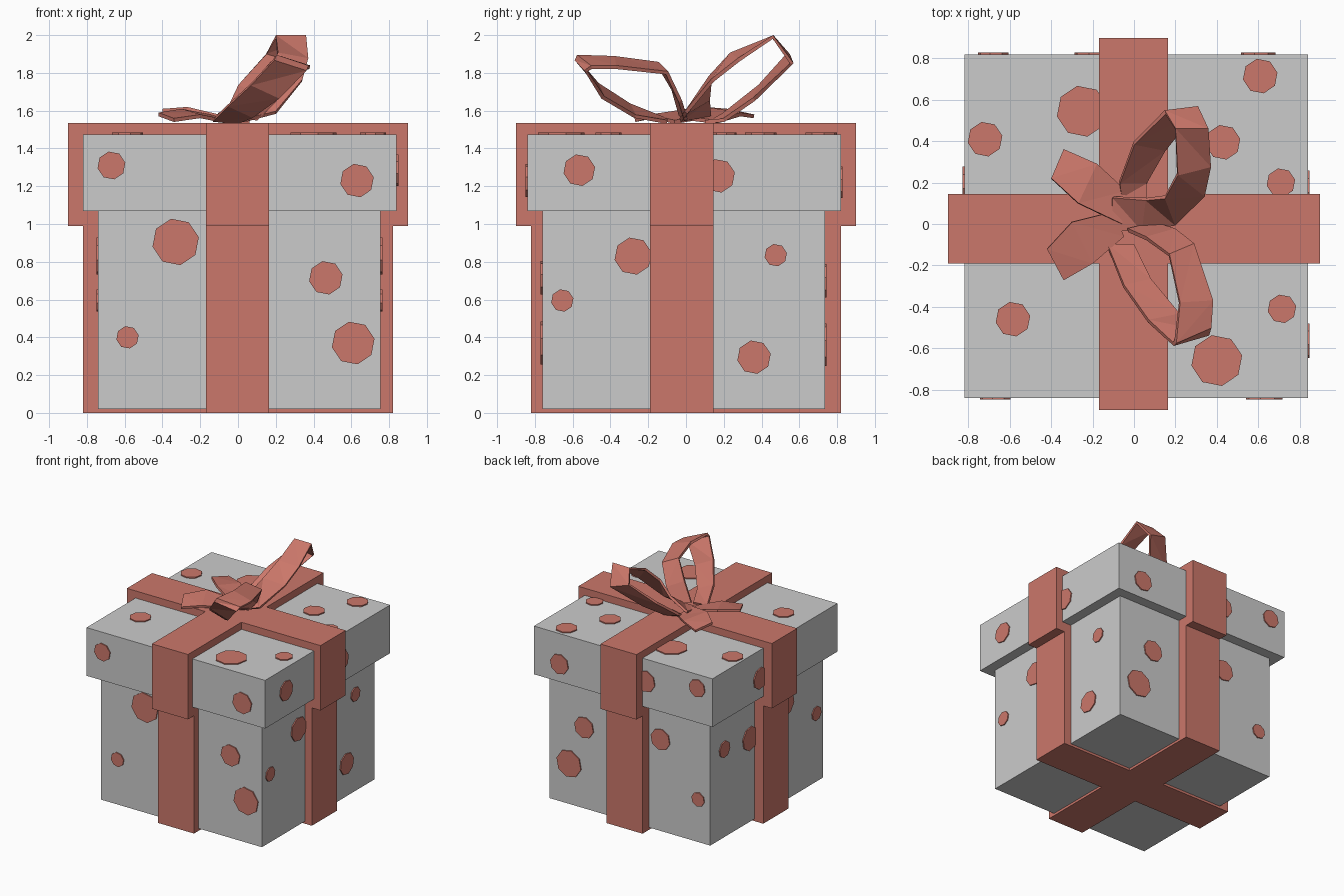
import bpy
import bmesh
from math import pi
from mathutils import Matrix, Vector

cube = bpy.data.objects.get("Cube")
if cube:
    bpy.data.objects.remove(cube, do_unlink=True)


def material(name, colour):
    mat = bpy.data.materials.new(name)
    mat.use_nodes = True
    mat.diffuse_color = (*colour, 1)
    mat.node_tree.nodes["Principled BSDF"].inputs["Base Color"].default_value = (*colour, 1)
    return mat


PAPER = material("pale grey paper", (.6, .6, .6))
RIBBON = material("coral red ribbon", (.6, .185, .145))


def finish(name, bm, mat):
    mesh = bpy.data.meshes.new(name)
    bm.to_mesh(mesh)
    bm.free()
    mesh.materials.append(mat)
    obj = bpy.data.objects.new(name, mesh)
    bpy.context.collection.objects.link(obj)
    return obj


def box(name, low, high, mat):
    low, high = Vector(low), Vector(high)
    bm = bmesh.new()
    bmesh.ops.create_cube(bm, size=1)
    bmesh.ops.scale(bm, vec=high - low, verts=bm.verts)
    bmesh.ops.translate(bm, vec=(low + high) / 2, verts=bm.verts)
    return finish(name, bm, mat)


def dots(name, place, turn, spots):
    """Thin octagons; place maps (a, b) to a point, turn aims them outward."""
    bm = bmesh.new()
    for a, b, radius in spots:
        matrix = Matrix.Translation(place(a, b)) @ turn @ Matrix.Rotation(.2, 4, "Z")
        bmesh.ops.create_cone(bm, cap_ends=True, segments=8, radius1=radius,
                              radius2=radius, depth=.018, matrix=matrix)
    return finish(name, bm, RIBBON)


def band(name, stations):
    """Faceted ribbon strip through pairs of left and right edge points."""
    bm = bmesh.new()
    rows = [[bm.verts.new(p) for p in pair] for pair in stations]
    for (a, b), (c, d) in zip(rows, rows[1:]):
        bm.faces.new((a, b, d))
        bm.faces.new((a, d, c))
    obj = finish(name, bm, RIBBON)
    solid = obj.modifiers.new("thickness", "SOLIDIFY")
    solid.thickness = .02
    solid.offset = 0
    return obj


# Box and lid
BOX_LOW, BOX_HIGH = (-.74, -.76, .02), (.755, .735, 1.09)
LID_LOW, LID_HIGH = (-.82, -.84, 1.07), (.84, .82, 1.475)
box("box", BOX_LOW, BOX_HIGH, PAPER)
box("lid", LID_LOW, LID_HIGH, PAPER)

# Crossed straps around the box and the lid
for part, reach, low, high in (("box", .82, 0, .99), ("lid", .9, .99, 1.535)):
    box(part + "_strap_front_to_back", (-.17, -reach, low), (.165, reach, high), RIBBON)
    box(part + "_strap_side_to_side", (-reach, -.19, low), (reach, .145, high), RIBBON)

# Dots on the top and on the sides of box and lid
ALONG_X = Matrix.Rotation(pi / 2, 4, "Y")
ALONG_Y = Matrix.Rotation(pi / 2, 4, "X")
dots("top_dots", lambda a, b: (a, b, LID_HIGH[2]), Matrix(), [
    (-.72, .41, .085), (-.25, .545, .125), (.61, .715, .085), (.43, .395, .085),
    (.71, .2, .07), (-.585, -.46, .085), (.715, -.41, .07), (.4, -.66, .125)])

SIDE_DOTS = {
    "lid": (LID_LOW, LID_HIGH, {
        "front": [(-.67, 1.31, .075), (.63, 1.23, .09)],
        "back": [(.6, 1.22, .085), (-.2, 1.29, .09), (-.68, 1.36, .075)],
        "right": [(-.565, 1.285, .085), (.17, 1.255, .09)],
        "left": [(.19, 1.24, .09)]}),
    "box": (BOX_LOW, BOX_HIGH, {
        "front": [(-.33, .905, .125), (.465, .715, .09), (-.585, .4, .06), (.61, .37, .115)],
        "back": [(.43, .7, .09), (.57, .36, .115), (-.28, .79, .09), (-.63, .38, .06)],
        "right": [(-.28, .83, .1), (-.655, .595, .06), (.475, .835, .06), (.36, .295, .09)],
        "left": [(-.27, .83, .1), (-.67, .595, .06), (.55, .76, .07), (.21, .72, .1)]}),
}
for part, (low, high, faces) in SIDE_DOTS.items():
    for side, spots in faces.items():
        corner = low if side in ("front", "left") else high
        if side in ("front", "back"):
            dots(f"{part}_{side}_dots", lambda a, b: (a, corner[1], b), ALONG_Y, spots)
        else:
            dots(f"{part}_{side}_dots", lambda a, b: (corner[0], a, b), ALONG_X, spots)

# Bow: two loops that leave the knot, turn at the tip and return
band("bow_back_loop", [
    ((-.06, .13, 1.54), (.06, .1, 1.54)),
    ((-.07, .2, 1.58), (.06, .2, 1.55)),
    ((0, .39, 1.73), (.15, .36, 1.66)),
    ((.15, .54, 1.9), (.31, .56, 1.85)),
    ((.2, .46, 1.99), (.36, .46, 1.99)),
    ((.21, .24, 1.9), (.37, .28, 1.87)),
    ((.15, .13, 1.78), (.34, .14, 1.76)),
    ((.06, .12, 1.66), (.2, 0, 1.59)),
    ((-.1, .13, 1.58), (.04, -.03, 1.55)),
    ((-.1, .1, 1.56), (-.1, -.03, 1.55))])
band("bow_front_loop", [
    ((-.13, -.1, 1.55), (0, -.1, 1.54)),
    ((-.05, -.3, 1.63), (.08, -.27, 1.57)),
    ((.07, -.47, 1.74), (.22, -.44, 1.67)),
    ((.19, -.58, 1.87), (.36, -.53, 1.81)),
    ((.2, -.57, 1.89), (.37, -.5, 1.83)),
    ((.22, -.38, 1.88), (.38, -.37, 1.83)),
    ((.17, -.15, 1.85), (.29, -.1, 1.8)),
    ((.06, -.07, 1.72), (.2, -.03, 1.65)),
    ((-.03, -.03, 1.58), (.1, 0, 1.55))])

# Bow tails
band("bow_back_tail", [
    ((-.4, .22, 1.6), (-.34, .36, 1.57)),
    ((-.27, .1, 1.61), (-.18, .29, 1.58)),
    ((-.06, 0, 1.56), (-.04, .16, 1.54))])
band("bow_front_tail", [
    ((-.42, -.12, 1.58), (-.34, -.27, 1.55)),
    ((-.3, .01, 1.6), (-.2, -.19, 1.57)),
    ((-.1, .06, 1.56), (-.05, -.06, 1.54))])
